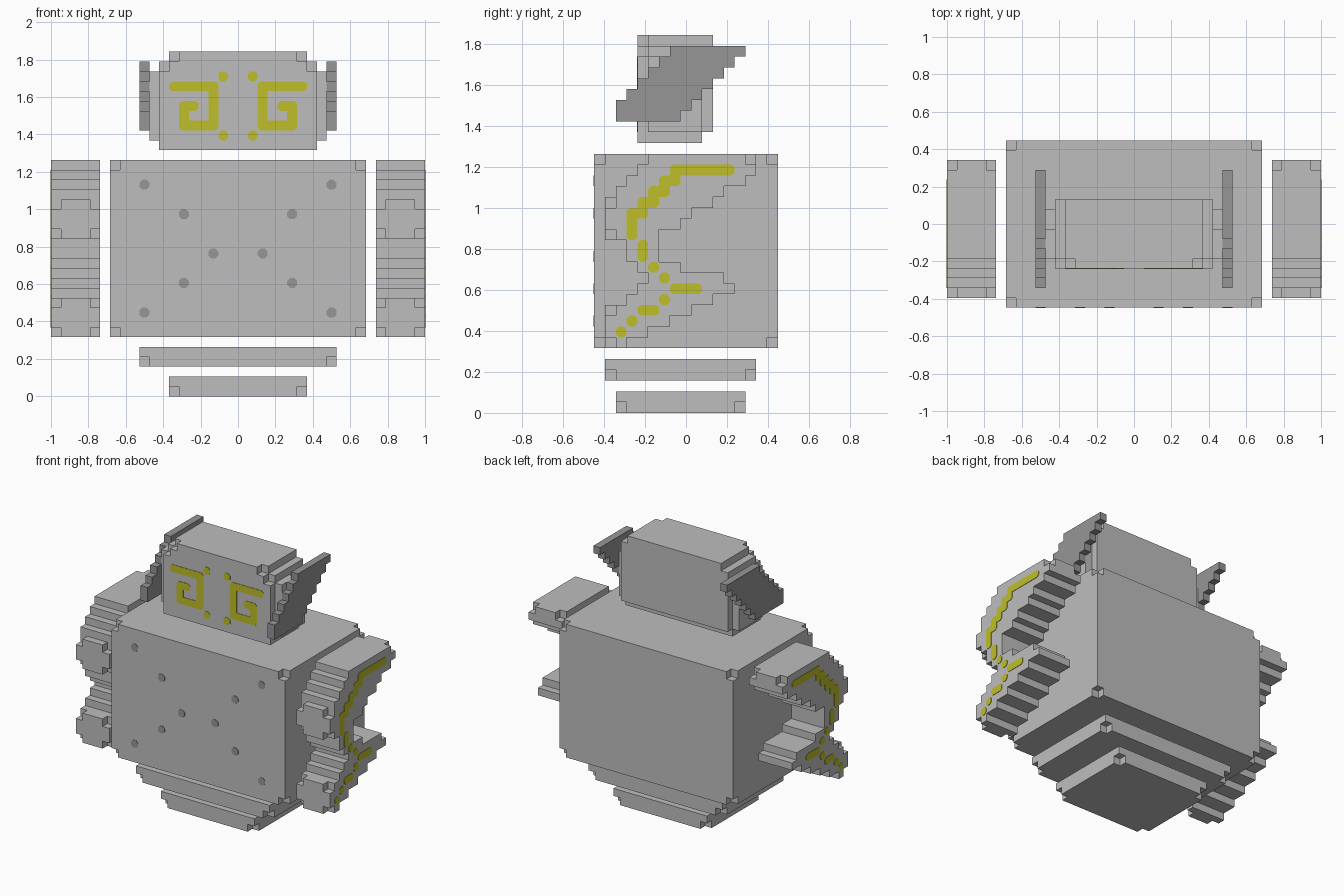
import bpy, bmesh, math
from mathutils import Vector

cube = bpy.data.objects.get("Cube")
if cube:
    bpy.data.objects.remove(cube, do_unlink=True)

U = 2 / 38          # edge length of one block
THICK = 0.003       # thickness of painted plates


def material(name, rgb):
    m = bpy.data.materials.new(name)
    m.use_nodes = True
    col = (*rgb, 1)
    m.diffuse_color = col
    m.node_tree.nodes["Principled BSDF"].inputs["Base Color"].default_value = col
    return m


LIGHT = material("light grey", (0.515, 0.515, 0.515))
DARK = material("dark grey", (0.305, 0.305, 0.305))
YELLOW = material("yellow", (0.52, 0.52, 0.025))


def finish(name, bm, mat):
    bmesh.ops.recalc_face_normals(bm, faces=bm.faces)
    me = bpy.data.meshes.new(name)
    bm.to_mesh(me)
    bm.free()
    me.materials.append(mat)
    ob = bpy.data.objects.new(name, me)
    bpy.context.collection.objects.link(ob)
    return ob


def box(x0, x1, y0, y1, z0, z1):
    """Set of block cells; y cells are centred on whole numbers."""
    return {(x, y, z) for x in range(x0, x1) for y in range(y0, y1) for z in range(z0, z1)}


def mirrored(cells):
    return {(-x - 1, y, z) for x, y, z in cells}


def blocks(name, cells, mat):
    """Outer shell of a set of cells, with flat areas merged."""
    bm = bmesh.new()
    verts = {}

    def vert(p):
        if p not in verts:
            verts[p] = bm.verts.new((p[0] * U, (p[1] - 0.5) * U, p[2] * U))
        return verts[p]

    for c in cells:
        for axis in range(3):
            for side in (0, 1):
                n = list(c)
                n[axis] += 2 * side - 1
                if tuple(n) in cells:
                    continue
                a, b = (axis + 1) % 3, (axis + 2) % 3
                quad = []
                for da, db in ((0, 0), (1, 0), (1, 1), (0, 1)):
                    p = list(c)
                    p[axis] += side
                    p[a] += da
                    p[b] += db
                    quad.append(vert(tuple(p)))
                bm.faces.new(quad if side else quad[::-1])
    bmesh.ops.dissolve_limit(bm, angle_limit=math.radians(1), verts=bm.verts, edges=bm.edges)
    return finish(name, bm, mat)


def plates(name, runs, place, mat):
    """Thin plates with cut corners; place maps (u, v, depth) to a position."""
    bm = bmesh.new()
    k = 0.28
    for u0, u1, v0, v1 in runs:
        ring = [(u0 + k, v0), (u1 - k, v0), (u1, v0 + k), (u1, v1 - k),
                (u1 - k, v1), (u0 + k, v1), (u0, v1 - k), (u0, v0 + k)]
        low = [bm.verts.new(place(u * U, v * U, 0)) for u, v in ring]
        top = [bm.verts.new(place(u * U, v * U, THICK)) for u, v in ring]
        bm.faces.new(low)
        bm.faces.new(top)
        for i in range(8):
            j = (i + 1) % 8
            bm.faces.new((low[i], low[j], top[j], top[i]))
    return finish(name, bm, mat)


# Stacked base slabs, lower corners notched
for name, hx, y0, y1, z in (("lower_base", 7, -6, 6, 0), ("upper_base", 10, -7, 7, 3)):
    notch = {(x, y, z) for x in (-hx, hx - 1) for y in (y0, y1 - 1)}
    blocks(name, box(-hx, hx, y0, y1, z, z + 2) - notch, LIGHT)

# Body with all eight corners notched
corners = {(x, y, z) for x in (-13, 12) for y in (-8, 8) for z in (6, 23)}
blocks("body", box(-13, 13, -8, 9, 6, 24) - corners, LIGHT)

# Head, stepped at the top sides and under the back, with side mounts
head = box(-8, 8, -4, 3, 25, 35)
head -= box(-8, 8, 2, 3, 25, 26)
for s in (0, 1):
    cut = box(7, 8, -4, 3, 34, 35) | {(6, -4, 34), (7, -4, 33)}
    mount = box(8, 9, -3, 2, 26, 32) | box(8, 9, -3, 0, 32, 33)
    head -= mirrored(cut) if s else cut
    head |= mirrored(mount) if s else mount
blocks("head", head, LIGHT)

# Slanted ears: (start, end) per layer from the bottom up
EAR = ((-6, 0), (-6, 1), (-5, 2), (-4, 3), (-3, 4), (-2, 5), (-1, 6))
ear = set()
for i, (a, b) in enumerate(EAR):
    ear |= box(9, 10, a, b, 27 + i, 28 + i)
blocks("left_ear", ear, DARK)
blocks("right_ear", mirrored(ear), DARK)

# Forked arms: (start, end) per layer from the bottom up
ARM = ((-6, -5), (-6, -3), (-6, -1), (-6, 1), (-5, 3), (-4, 5), (-3, 4), (-4, 0), (-5, -2),
       (-5, -2), (-6, -2), (-6, 0), (-6, 1), (-6, 3), (-6, 4), (-5, 6), (-4, 7), (-3, 7))
arm = set()
for i, (a, b) in enumerate(ARM):
    arm |= box(14, 19, a, b, 6 + i, 7 + i)
for z in (6, 16):    # front knobs with notched corners
    arm |= box(14, 19, -7, -6, z, z + 4) - {(x, -7, h) for x in (14, 18) for h in (z, z + 3)}
arm -= {(14, 6, 23), (18, 6, 23)}
blocks("left_arm", arm, LIGHT)
blocks("right_arm", mirrored(arm), LIGHT)

# Yellow line on each arm: (start, end) per layer from the bottom up
LINE = ((-6, -5), (-5, -4), (-4, -2), (-2, -1), (-1, 2), (-2, -1), (-3, -2), (-4, -3),
        (-4, -3), (-5, -4), (-5, -4), (-5, -3), (-4, -2), (-3, -1), (-2, 0), (-1, 5))
runs = []
for i, (a, b) in enumerate(LINE):
    z = 7 + i
    runs.append((a - 0.5, b - 0.5, z, z + 1))
    if i + 1 < len(LINE):    # join cells shared with the next layer
        c, d = LINE[i + 1]
        runs += [(y - 0.5, y + 0.5, z, z + 2) for y in range(max(a, c), min(b, d))]
for name, s in (("left", 1), ("right", -1)):
    plates(name + "_arm_line", runs, lambda u, v, d: Vector((s * (19 * U + d), u, v)), YELLOW)

# Spiral eyes with dots, and dark studs on the chest
EYE = ((2, 7, 31, 32), (2, 3, 27, 32), (2, 6, 27, 28), (5, 6, 27, 30),
       (4, 6, 29, 30), (1, 2, 32, 33), (1, 2, 26, 27))
STUDS = [(x, x + 1, z, z + 1) for x, z in ((9, 21), (5, 18), (2, 14), (5, 11), (9, 8))]
for name, s in (("left", 1), ("right", -1)):
    plates(name + "_eye", EYE, lambda u, v, d: Vector((s * u, -4.5 * U - d, v)), YELLOW)
    plates(name + "_studs", STUDS, lambda u, v, d: Vector((s * u, -8.5 * U - d, v)), DARK)
